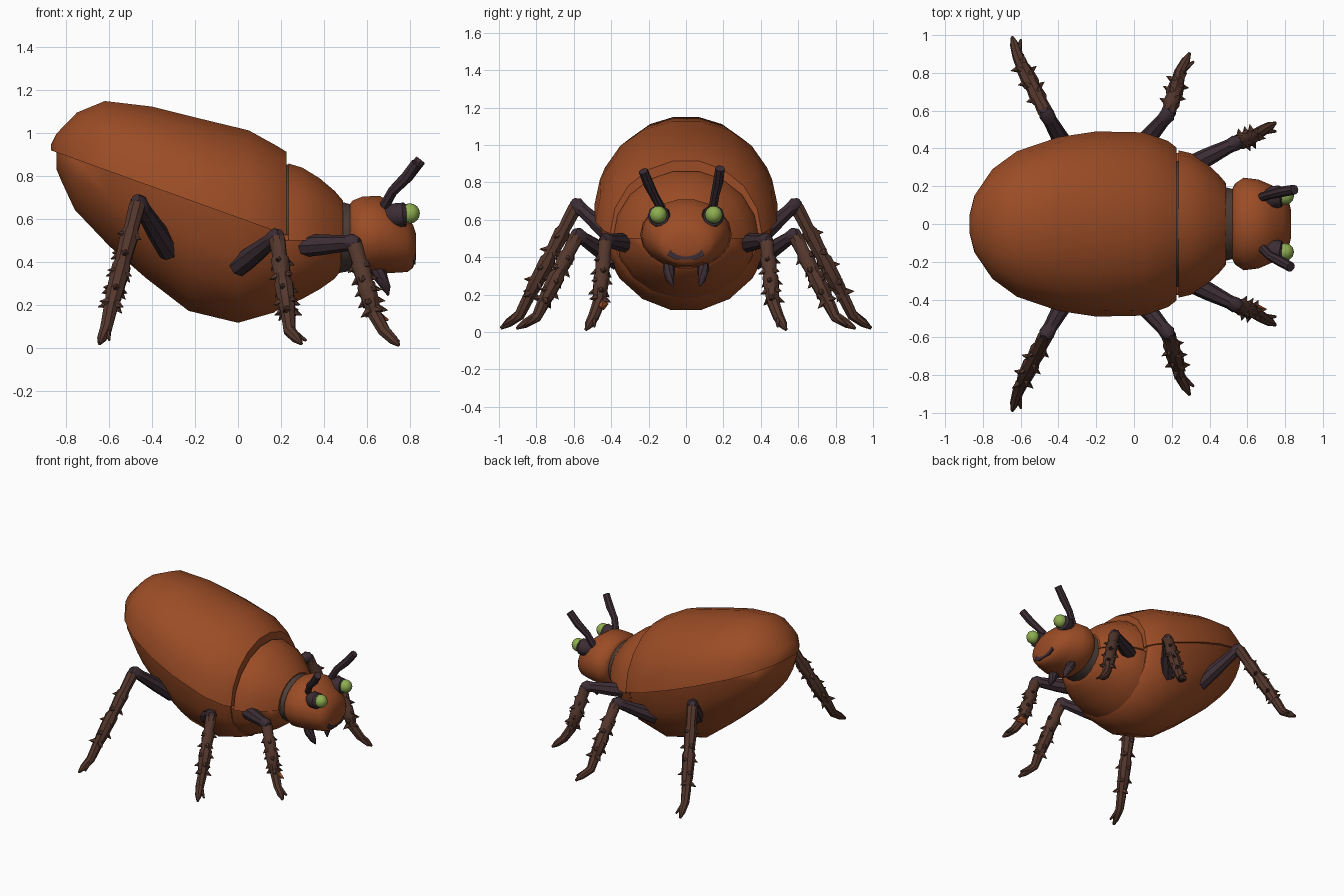
import bpy, bmesh, math
from mathutils import Vector

if "Cube" in bpy.data.objects:
    bpy.data.objects.remove(bpy.data.objects["Cube"])


def material(name, rgb):
    m = bpy.data.materials.new(name)
    m.diffuse_color = (*rgb, 1)
    m.use_nodes = True
    m.node_tree.nodes["Principled BSDF"].inputs["Base Color"].default_value = m.diffuse_color
    return m


SHELL = material("rust shell", (0.33, 0.073, 0.019))
DARK = material("dark plum", (0.045, 0.026, 0.034))
BROWN = material("leg brown", (0.088, 0.038, 0.026))
NECK = material("neck grey brown", (0.075, 0.048, 0.040))
GREEN = material("eye green", (0.27, 0.42, 0.08))


def add_loft(bm, rings):
    """Skin a list of closed rings and cap both ends."""
    vs = [[bm.verts.new(p) for p in r] for r in rings]
    n = len(vs[0])
    for a, b in zip(vs, vs[1:]):
        for i in range(n):
            j = (i + 1) % n
            bm.faces.new((a[i], a[j], b[j], b[i]))
    bm.faces.new(vs[0][::-1])
    bm.faces.new(vs[-1])


def finish(name, bm, mat):
    bmesh.ops.recalc_face_normals(bm, faces=bm.faces)
    me = bpy.data.meshes.new(name)
    bm.to_mesh(me)
    bm.free()
    me.materials.append(mat)
    ob = bpy.data.objects.new(name, me)
    bpy.context.collection.objects.link(ob)
    return ob


def section(x, w, top, mid, bottom, half=False, n=18):
    """Cross-section across x: upper and lower half ellipses meeting at mid."""
    count = n // 2 + 1 if half else n
    pts = []
    for i in range(count):
        a = math.tau * i / n
        s = math.sin(a)
        pts.append((x, w * math.cos(a), mid + s * ((top - mid) if s > 0 else (mid - bottom))))
    return pts


def body(name, rows, mat, half=False):
    bm = bmesh.new()
    add_loft(bm, [section(*r, half=half) for r in rows])
    return finish(name, bm, mat)


def add_tube(bm, pts, radii, n=8):
    pts = [Vector(p) for p in pts]
    rings = []
    for i, (p, r) in enumerate(zip(pts, radii)):
        d = pts[min(i + 1, len(pts) - 1)] - pts[max(i - 1, 0)]
        q = d.to_track_quat('Z', 'Y')
        rings.append([p + q @ Vector((r * math.cos(math.tau * k / n), r * math.sin(math.tau * k / n), 0))
                      for k in range(n)])
    add_loft(bm, rings)


def tube(name, pts, radii, mat, n=8):
    bm = bmesh.new()
    add_tube(bm, pts, radii, n)
    return finish(name, bm, mat)


def seam(x):
    return 0.92 - (x + 0.87) * 0.36


# wing case: domed upper shell
case = [(-.87, .05, .95), (-.845, .15, 1.0), (-.75, .29, 1.10), (-.62, .385, 1.155), (-.4, .46, 1.13),
        (-.2, .49, 1.08), (.05, .485, 1.02), (.18, .44, .948), (.225, .405, .92)]
body("wing_case", [(x, w, t, seam(x), 0) for x, w, t in case], SHELL, half=True)

# abdomen: belly under the wing case
belly = [(-.845, .10, .83), (-.82, .17, .77), (-.76, .26, .64), (-.6, .375, .47), (-.43, .435, .32),
         (-.23, .465, .165), (0, .465, .11), (.17, .425, .16), (.205, .39, .20)]
body("abdomen", [(x, w, seam(x) + .06, seam(x), b) for x, w, b in belly], SHELL)

# thorax: upper shield and underside, with dark joint behind
shield = [(.235, .39, .865), (.30, .375, .845), (.38, .325, .795), (.45, .26, .735), (.488, .215, .69)]
body("thorax_shield", [(x, w, t, .50, 0) for x, w, t in shield], SHELL, half=True)
under = [(.19, .375, .18), (.235, .375, .195), (.30, .36, .225), (.38, .31, .27), (.45, .25, .32), (.48, .205, .36)]
body("thorax_underside", [(x, w, .56, .50, b) for x, w, b in under], SHELL)
body("thorax_joint", [(.19, .33, .86, .53, .22), (.25, .33, .86, .53, .22)], NECK)

# neck and head
body("neck", [(.46, .20, .69, .52, .345), (.545, .18, .665, .52, .36)], NECK)
body("head", [(.522, .19, .675, .52, .375), (.535, .215, .69, .52, .36), (.58, .245, .708, .52, .338),
              (.66, .235, .712, .52, .343), (.73, .205, .665, .51, .348), (.79, .165, .61, .49, .352),
              (.815, .135, .575, .475, .372), (.83, .08, .53, .47, .415)], SHELL)
bm = bmesh.new()
add_loft(bm, [[(x, sy * y, z) for sy, y, z in ((1, .06, .388), (1, .10, .41), (1, .085, .44),
                                               (-1, .085, .44), (-1, .10, .41), (-1, .06, .388))]
              for x in (.76, .826)])
finish("mouth", bm, DARK)

for s, side in ((1, "left"), (-1, "right")):
    # eyes on dark cups, cheek dots, fangs
    tube(side + "_eye_cup", [(.70, s * .13, .61), (.735, s * .14, .617), (.775, s * .148, .622), (.785, s * .148, .622)],
         [.045, .060, .058, .045], DARK, 10)
    bm = bmesh.new()
    bmesh.ops.create_uvsphere(bm, u_segments=12, v_segments=8, radius=.047)
    bmesh.ops.translate(bm, verts=bm.verts, vec=(.80, s * .148, .627))
    finish(side + "_eye", bm, GREEN)
    bm = bmesh.new()
    bmesh.ops.create_uvsphere(bm, u_segments=8, v_segments=6, radius=.016)
    bmesh.ops.translate(bm, verts=bm.verts, vec=(.777, s * .14, .503))
    finish(side + "_cheek_dot", bm, GREEN)
    tube(side + "_fang", [(.64, s * .085, .39), (.665, s * .092, .33), (.69, s * .085, .28), (.70, s * .07, .245)],
         [.035, .032, .022, .004], DARK)
    # antennae, each bent a little differently
    path = ([(.67, .14, .64), (.72, .155, .73), (.79, .172, .80), (.85, .182, .875)] if s > 0 else
            [(.67, -.12, .64), (.72, -.17, .73), (.78, -.20, .79), (.83, -.228, .86)])
    tube(side + "_antenna", path, [.024, .024, .028, .026], DARK)

# legs: hip, knee, ankle, toe, tip (left side, mirrored)
LEGS = {
    "rear": [(-.32, .33, .45), (-.465, .585, .68), (-.595, .845, .18), (-.615, .89, .09), (-.645, .99, .02)],
    "middle": [(.0, .37, .38), (.18, .58, .52), (.235, .765, .15), (.24, .80, .08), (.295, .905, .02)],
    "front": [(.30, .31, .475), (.54, .43, .49), (.635, .465, .16), (.68, .495, .08), (.75, .535, .012)],
}
for name, pts in LEGS.items():
    for s, side in ((1, "left"), (-1, "right")):
        hip, knee, ankle, toe, tip = [Vector((x, s * y, z)) for x, y, z in pts]
        label = side + "_" + name
        # upper leg
        end = knee + (knee - hip).normalized() * .03
        tube(label + "_upper_leg", [hip, hip.lerp(knee, .4), hip.lerp(knee, .85), knee, end],
             [.052, .048, .037, .042, .022], DARK)
        # lower leg in flared segments
        bm = bmesh.new()
        ts = (-.03, .04, .26, .30, .56, .60, .88, 1.0)
        add_tube(bm, [knee.lerp(ankle, t) for t in ts], [.025, .040, .036, .046, .037, .046, .040, .030])
        # spines
        axis = (ankle - knee).normalized()
        q = axis.to_track_quat('Z', 'Y')
        for k, t in enumerate((.32, .5, .66, .82, .95)):
            for j in range(3):
                a = math.tau * j / 3 + k * 1.05
                out = q @ Vector((math.cos(a), math.sin(a), 0))
                p = knee.lerp(ankle, t) + out * .025
                add_tube(bm, [p, p + out * .042 + axis * .018], [.022, .001], 5)
        # foot with a forked claw
        add_tube(bm, [ankle.lerp(knee, .06), ankle, toe, toe.lerp(tip, .6), tip], [.028, .034, .030, .024, .008])
        fork = (tip - toe).cross(Vector((0, 0, 1))).normalized() * .04 * s
        add_tube(bm, [toe, toe.lerp(tip, .75) + fork], [.024, .006], 6)
        finish(label + "_lower_leg", bm, BROWN)

# rust coloured spine on the right front leg
tube("rust_spine", [(.635, -.45, .15), (.70, -.452, .13)], [.036, .004], SHELL, 5)

# smooth shading with sharp edges kept
bpy.ops.object.select_all(action='SELECT')
bpy.context.view_layer.objects.active = bpy.data.objects["wing_case"]
bpy.ops.object.shade_smooth_by_angle(angle=math.radians(40))
